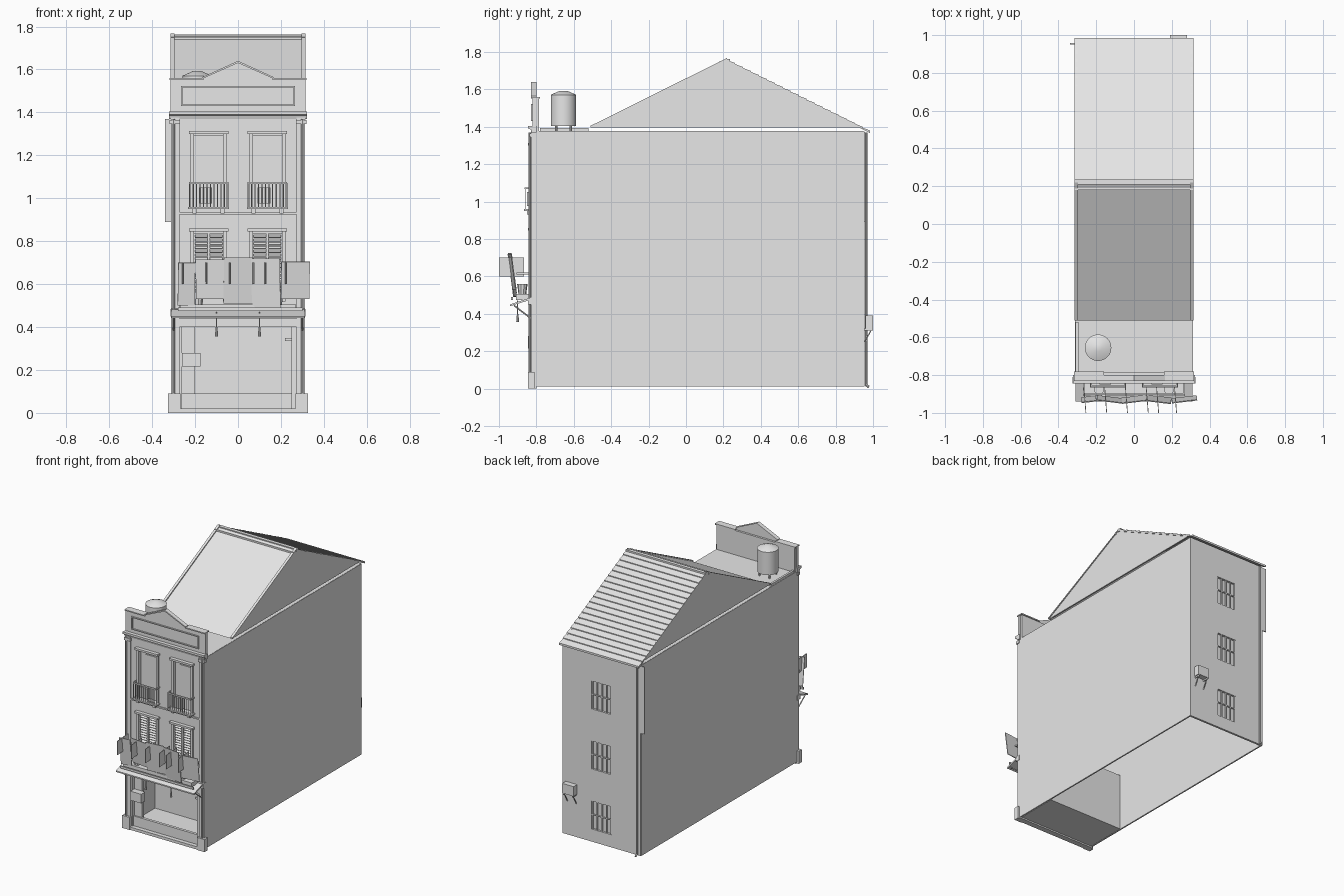
import bpy, bmesh, math
from mathutils import Matrix, Vector

if "Cube" in bpy.data.objects:
    bpy.data.objects.remove(bpy.data.objects["Cube"])

GREY = bpy.data.materials.new("plain_grey")
GREY.use_nodes = True
GREY.diffuse_color = (0.8, 0.8, 0.8, 1)
GREY.node_tree.nodes["Principled BSDF"].inputs["Base Color"].default_value = (0.8, 0.8, 0.8, 1)


def finish(name, bm):
    bmesh.ops.recalc_face_normals(bm, faces=bm.faces)
    mesh = bpy.data.meshes.new(name)
    bm.to_mesh(mesh)
    bm.free()
    mesh.materials.append(GREY)
    obj = bpy.data.objects.new(name, mesh)
    bpy.context.collection.objects.link(obj)
    return obj


def box(name, x, y, z, turn=0, tilt=0):
    """Box from (min, max) ranges, turned about z and tilted about x."""
    bm = bmesh.new()
    bmesh.ops.create_cube(bm, size=1)
    size = Matrix.Diagonal((x[1] - x[0], y[1] - y[0], z[1] - z[0], 1))
    mid = Vector((sum(x) / 2, sum(y) / 2, sum(z) / 2))
    bm.transform(Matrix.Translation(mid) @ Matrix.Rotation(turn, 4, 'Z')
                 @ Matrix.Rotation(tilt, 4, 'X') @ size)
    return finish(name, bm)


def prism(name, profile, lo, hi, axis='x'):
    """Extrude a profile along x (points are y, z) or along y (points are x, z)."""
    bm = bmesh.new()
    place = (lambda a, b: (lo, a, b)) if axis == 'x' else (lambda a, b: (a, lo, b))
    face = bm.faces.new([bm.verts.new(place(*p)) for p in profile])
    out = bmesh.ops.extrude_face_region(bm, geom=[face])
    move = Vector((hi - lo, 0, 0)) if axis == 'x' else Vector((0, hi - lo, 0))
    bmesh.ops.translate(bm, vec=move, verts=[v for v in out["geom"] if isinstance(v, bmesh.types.BMVert)])
    return finish(name, bm)


def pierced_wall(name, x, z, y, holes):
    """Wall facing y with rectangular openings (x0, x1, z0, z1)."""
    xs = sorted({*x, *(v for h in holes for v in h[:2])})
    zs = sorted({*z, *(v for h in holes for v in h[2:])})
    bm = bmesh.new()
    grid = {(a, b): bm.verts.new((a, y[0], b)) for a in xs for b in zs}
    for a, a2 in zip(xs, xs[1:]):
        for b, b2 in zip(zs, zs[1:]):
            if not any(h[0] <= a < h[1] and h[2] <= b < h[3] for h in holes):
                bm.faces.new([grid[p] for p in ((a, b), (a2, b), (a2, b2), (a, b2))])
    bmesh.ops.delete(bm, geom=[v for v in bm.verts if not v.link_faces], context='VERTS')
    out = bmesh.ops.extrude_face_region(bm, geom=bm.faces[:])
    bmesh.ops.translate(bm, vec=(0, y[1] - y[0], 0),
                        verts=[v for v in out["geom"] if isinstance(v, bmesh.types.BMVert)])
    return finish(name, bm)


def rod(name, start, end, r, r2=None, sides=8):
    a, b = Vector(start), Vector(end)
    bm = bmesh.new()
    bmesh.ops.create_cone(bm, cap_ends=True, segments=sides, radius1=r,
                          radius2=r if r2 is None else r2, depth=(b - a).length)
    bm.transform(Matrix.Translation((a + b) / 2) @ (b - a).to_track_quat('Z', 'Y').to_matrix().to_4x4())
    return finish(name, bm)


# Shell, open underneath
WALL_TOP = 1.375
bays = [-0.137, 0.137]
holes = [(-0.26, 0.25, 0.02, 0.4)]
for c in bays:
    holes += [(c - 0.07, c + 0.07, 0.96, 1.29), (c - 0.07, c + 0.07, 0.53, 0.835)]
pierced_wall("front_wall", (-0.31, 0.31), (0.0, WALL_TOP), (-0.82, -0.80), holes)
back_rows = [0.1, 0.53, 0.96]
pierced_wall("back_wall", (-0.31, 0.31), (0.01, WALL_TOP), (0.94, 0.955),
             [(-0.08, 0.08, z, z + 0.2) for z in back_rows])
for s in (-1, 1):
    box("side_wall", sorted((s * 0.302, s * 0.312)), (-0.81, 0.95), (0.01, WALL_TOP))
box("flat_roof", (-0.31, 0.31), (-0.81, 0.95), (1.365, 1.376))
box("roof_kerb", (-0.31, -0.295), (-0.78, -0.52), (1.375, 1.392))

# Ground floor shop room
box("shop_floor", (-0.3, 0.3), (-0.81, -0.5), (0.01, 0.02))
box("shop_back", (-0.3, 0.3), (-0.51, -0.5), (0.01, 0.42))
box("shop_ceiling", (-0.3, 0.3), (-0.81, -0.5), (0.41, 0.42))
box("shop_sill", (-0.26, 0.25), (-0.81, -0.79), (0.02, 0.09))
box("shop_left_cheek", (-0.26, -0.2), (-0.80, -0.78), (0.02, 0.41))
box("shop_meter_box", (-0.26, -0.175), (-0.845, -0.80), (0.215, 0.28))
box("shop_switch", (0.22, 0.25), (-0.80, -0.78), (0.335, 0.35))
box("base_step", (-0.32, 0.325), (-0.84, -0.81), (0.0, 0.02))
box("shop_lintel", (-0.31, 0.31), (-0.83, -0.81), (0.4, 0.44))

# Gable roof
EAVE, RIDGE = (-0.51, 1.395), (0.22, 1.76)
for s in (-1, 1):
    prism("gable", [(-0.5, 1.395), (0.22, 1.752), (0.95, 1.395)], s * 0.3, s * 0.31)
    prism("verge_trim", [EAVE, (-0.51, 1.405), (0.22, 1.768), RIDGE], s * 0.297, s * 0.315)
prism("front_slope", [EAVE, (-0.5, 1.395), (0.22, 1.75), RIDGE], -0.31, 0.31)
box("ridge_strip", (-0.315, 0.315), (0.18, 0.19), (1.735, 1.752))
box("ridge_cap", (-0.315, 0.315), (0.21, 0.235), (1.745, 1.762))
rows, tiles = 18, []
run, drop = 0.765 / rows, 0.382 / rows
for i in range(rows):
    y, z = 0.22 + run * i, 1.756 - drop * i
    tiles += [(y, z), (y + run, z - drop + 0.006)]
tiles += [(0.985, 1.366), (0.22, 1.745)]
prism("tiled_back_slope", tiles, -0.315, 0.315)

# Parapet, pediment and cornice
prism("parapet", [(-0.315, 1.39), (0.315, 1.39), (0.315, 1.56), (0.16, 1.56), (0, 1.63),
                  (-0.16, 1.56), (-0.315, 1.56)], -0.82, -0.80, 'y')
box("parapet_back", (-0.31, 0.31), (-0.80, -0.785), (1.375, 1.55))
for s in (-1, 1):
    prism("pediment_trim", [(s * 0.165, 1.557), (s * 0.165, 1.565), (0, 1.64), (0, 1.63)], -0.83, -0.80, 'y')
    box("parapet_cap", sorted((s * 0.16, s * 0.318)), (-0.83, -0.78), (1.552, 1.56))
    box("panel_stile", sorted((s * 0.258, s * 0.266)), (-0.828, -0.82), (1.43, 1.522))
for z in (1.43, 1.515):
    box("panel_rail", (-0.266, 0.266), (-0.828, -0.82), (z, z + 0.007))
prism("cornice", [(-0.80, 1.37), (-0.825, 1.37), (-0.83, 1.385), (-0.845, 1.39),
                  (-0.845, 1.405), (-0.80, 1.405)], -0.322, 0.322)

# Pilasters, bands and pipes on the front
for s in (-1, 1):
    box("pilaster", sorted((s * 0.272, s * 0.312)), (-0.83, -0.81), (0.02, WALL_TOP))
    box("pilaster_cap", sorted((s * 0.27, s * 0.318)), (-0.838, -0.81), (1.345, 1.365))
    box("pilaster_base", sorted((s * 0.268, s * 0.326)), (-0.845, -0.81), (0.0, 0.09))
    rod("front_pipe", (s * 0.3, -0.836, 0.02), (s * 0.3, -0.836, 1.37), 0.006)
box("storey_band", (-0.31, 0.31), (-0.828, -0.81), (0.925, 0.935))
box("shop_cornice", (-0.315, 0.315), (-0.845, -0.81), (0.45, 0.485))

# Front windows
for c in bays:
    for z0, z1 in ((0.95, 1.3), (0.52, 0.845)):
        box("window_cap", (c - 0.092, c + 0.092), (-0.845, -0.81), (z1, z1 + 0.014))
        box("window_glass", (c - 0.072, c + 0.072), (-0.80, -0.795), (z0, z1))
        for s in (-1, 1):
            box("window_jamb", sorted((c + s * 0.068, c + s * 0.085)), (-0.83, -0.81), (z0, z1))
    box("balcony_door", (c - 0.035, c + 0.065), (-0.806, -0.80), (0.96, 1.27))
    # Shutters
    box("shutter_post", (c - 0.006, c + 0.006), (-0.825, -0.80), (0.53, 0.835))
    for i in range(17):
        z = 0.54 + i * 0.0175
        box("shutter_slat", (c - 0.064, c + 0.064), (-0.82, -0.804), (z, z + 0.004), tilt=0.6)
    # Small balcony
    box("balcony_slab", (c - 0.095, c + 0.095), (-0.865, -0.81), (0.95, 0.96))
    for s in (-1, 1):
        box("balcony_bracket", (c + s * 0.065 - 0.009, c + s * 0.065 + 0.009), (-0.85, -0.81), (0.93, 0.95))
        box("balcony_side_rail", sorted((c + s * 0.086, c + s * 0.092)), (-0.86, -0.82), (1.066, 1.076))
    box("balcony_rail", (c - 0.092, c + 0.092), (-0.863, -0.855), (1.066, 1.076))
    for i in range(12):
        x = c - 0.09 + i * 0.0164
        rod("baluster", (x, -0.859, 0.96), (x, -0.859, 1.07), 0.0025, sides=5)
    box("balcony_cooler", (c - 0.045, c + 0.015), (-0.85, -0.82), (0.975, 1.05))

# Canopy above the shop with lamps and struts
prism("canopy", [(-0.82, 0.49), (-0.94, 0.45), (-0.94, 0.441), (-0.82, 0.478)], -0.31, 0.31)
box("canopy_box", (-0.27, 0.27), (-0.91, -0.83), (0.475, 0.505))
box("canopy_rail", (-0.27, 0.27), (-0.905, -0.895), (0.61, 0.62))
for s in (-1, 1):
    box("canopy_side_rail", sorted((s * 0.262, s * 0.27)), (-0.9, -0.82), (0.61, 0.62))
    rod("canopy_strut", (s * 0.3, -0.92, 0.445), (s * 0.3, -0.822, 0.37), 0.004)
    rod("lamp_rod", (s * 0.1, -0.9, 0.47), (s * 0.1, -0.9, 0.39), 0.003)
    rod("lamp", (s * 0.1, -0.9, 0.355), (s * 0.1, -0.9, 0.4), 0.008, 0.004)
    rod("plant_pot", (s * 0.185, -0.875, 0.5), (s * 0.185, -0.875, 0.56), 0.02, 0.028, 10)

# Row of tilted sign boards, and hanging boards at right angles to them
signs = [(-0.24, 0.50, 0.70), (-0.13, 0.53, 0.715), (0.0, 0.51, 0.725), (0.13, 0.49, 0.72), (0.267, 0.53, 0.705)]
for i, (x, z0, z1) in enumerate(signs):
    half = 0.04 if i == 0 else 0.067
    box("sign_board", (x - half, x + half), (-0.931, -0.926), (z0, z1),
        turn=0.12 * (-1) ** i, tilt=0.13)
for x in (-0.26, -0.15, -0.04, 0.07, 0.125, 0.22):
    box("hanging_board", (x - 0.002, x + 0.002), (-1.0, -0.865), (0.6, 0.7), turn=0.08)
box("sign_rail", (-0.28, 0.3), (-0.935, -0.925), (0.475, 0.49))

# Back windows with bars, cooler, pipe and edge board
for z in back_rows:
    box("back_glass", (-0.08, 0.08), (0.935, 0.94), (z, z + 0.2))
    for i in range(5):
        x = -0.075 + i * 0.0375
        box("window_bar", (x - 0.004, x + 0.004), (0.945, 0.953), (z, z + 0.2))
    box("bar_rail", (-0.08, 0.08), (0.945, 0.953), (z + 0.1, z + 0.107))
box("back_cooler", (0.19, 0.28), (0.96, 1.0), (0.32, 0.39))
rod("cooler_fan", (0.245, 0.98, 0.355), (0.245, 0.9995, 0.355), 0.025, sides=12)
for x in (0.2, 0.27):
    box("cooler_arm", (x - 0.003, x + 0.003), (0.95, 1.0), (0.31, 0.32))
    rod("cooler_strut", (x, 0.99, 0.312), (x, 0.955, 0.25), 0.003)
rod("back_pipe", (-0.285, 0.963, 0.02), (-0.285, 0.963, 1.37), 0.007)
rod("pipe_foot", (-0.285, 0.96, 0.022), (-0.285, 0.978, 0.008), 0.007)
box("edge_board", (-0.34, -0.31), (0.95, 0.957), (0.89, 1.37))

# Water tank on the flat roof
TX, TY = -0.19, -0.655
tank = [rod("tank_body", (TX, TY, 1.405), (TX, TY, 1.57), 0.068, sides=32),
        rod("tank_dome", (TX, TY, 1.57), (TX, TY, 1.592), 0.07, 0.02, 32)]
for i in range(4):
    a = math.pi * (0.25 + i / 2)
    x, y = TX + 0.055 * math.cos(a), TY + 0.055 * math.sin(a)
    rod("tank_leg", (x, y, 1.375), (x, y, 1.41), 0.006)
for obj in tank:
    bpy.ops.object.select_all(action='DESELECT')
    obj.select_set(True)
    bpy.context.view_layer.objects.active = obj
    bpy.ops.object.shade_smooth_by_angle(angle=math.radians(30))
